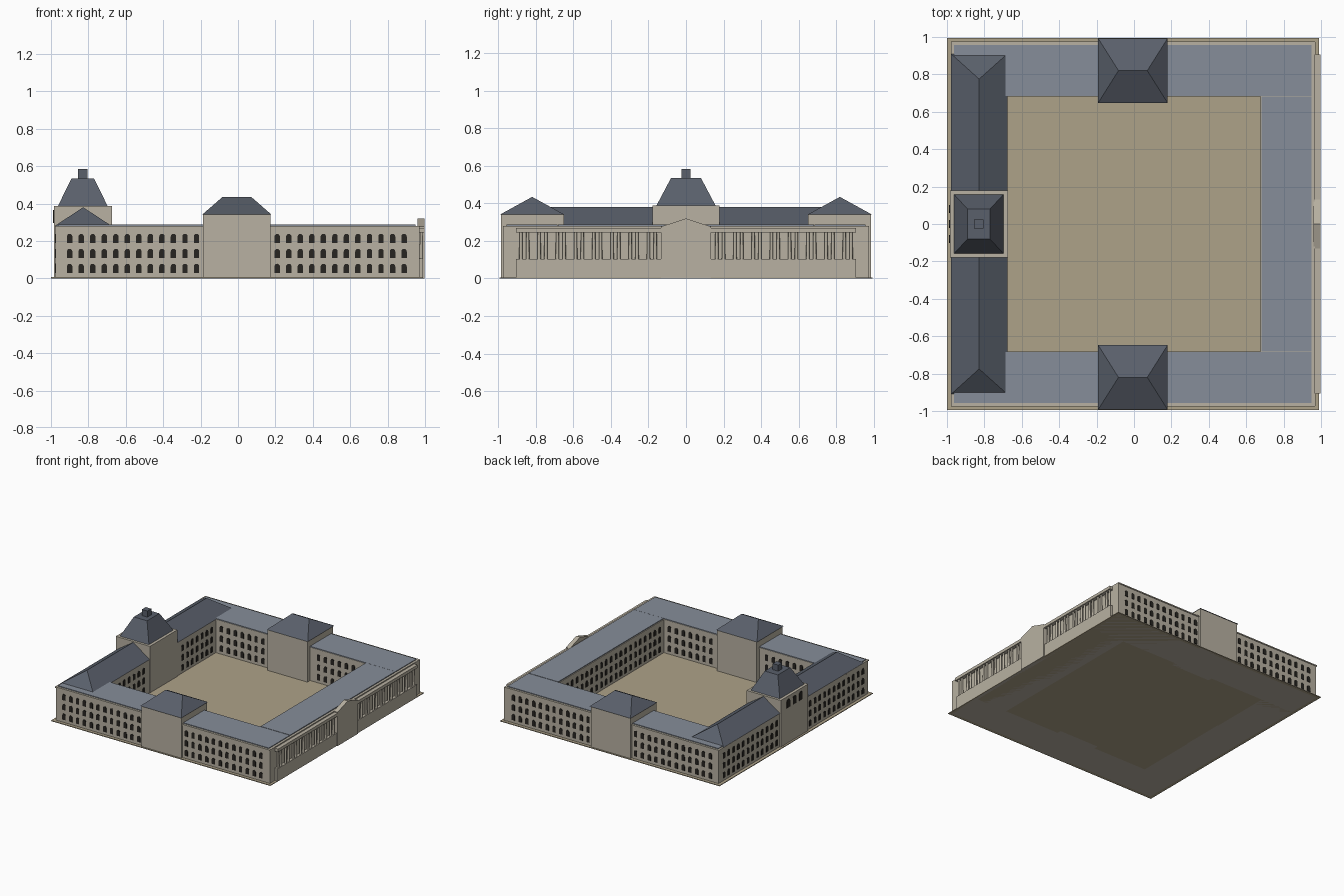
import bpy, bmesh, math
from mathutils import Matrix, Vector

if "Cube" in bpy.data.objects:
    bpy.data.objects.remove(bpy.data.objects["Cube"])

CX = -0.006  # building centre line in x


def mat(name, c):
    m = bpy.data.materials.new(name)
    m.diffuse_color = (*c, 1)
    m.use_nodes = True
    m.node_tree.nodes["Principled BSDF"].inputs["Base Color"].default_value = m.diffuse_color
    return m


STONE = mat("stone", (0.48, 0.44, 0.36))
SAND = mat("sand", (0.42, 0.36, 0.25))
LEAD = mat("flat_roof_lead", (0.24, 0.27, 0.32))
SLATE = mat("slate", (0.10, 0.115, 0.145))
DARK = mat("window_dark", (0.02, 0.018, 0.015))


def finish(bm, name, m):
    bmesh.ops.recalc_face_normals(bm, faces=bm.faces)
    me = bpy.data.meshes.new(name)
    bm.to_mesh(me)
    bm.free()
    me.materials.append(m)
    ob = bpy.data.objects.new(name, me)
    bpy.context.collection.objects.link(ob)
    return ob


def add_taper(bm, base, top, z0, z1):
    """Block between two rectangles (x0, x1, y0, y1); zero width gives a ridge."""
    rings = []
    for (x0, x1, y0, y1), z in ((base, z0), (top, z1)):
        rings.append([bm.verts.new(p) for p in ((x0, y0, z), (x1, y0, z), (x1, y1, z), (x0, y1, z))])
    a, b = rings
    bm.faces.new(a)
    bm.faces.new(b)
    for i in range(4):
        j = (i + 1) % 4
        bm.faces.new((a[i], a[j], b[j], b[i]))
    bmesh.ops.remove_doubles(bm, verts=a + b, dist=1e-5)


def taper(name, base, top, z0, z1, m):
    bm = bmesh.new()
    add_taper(bm, base, top, z0, z1)
    return finish(bm, name, m)


def box(name, x0, x1, y0, y1, z0, z1, m=STONE):
    r = (x0, x1, y0, y1)
    return taper(name, r, r, z0, z1, m)


def prism(bm, profile, depth, mtx):
    """Extrude an (u, z) profile along local -y, placed by mtx."""
    f = [bm.verts.new(mtx @ Vector((u, -depth, z))) for u, z in profile]
    b = [bm.verts.new(mtx @ Vector((u, depth, z))) for u, z in profile]
    bm.faces.new(f)
    bm.faces.new(b)
    for i in range(len(f)):
        j = (i + 1) % len(f)
        bm.faces.new((f[i], f[j], b[j], b[i]))


def arch(w, h):
    r = w / 2
    return [(-r, 0), (r, 0)] + [(r * math.cos(a), h - r + r * math.sin(a))
                                for a in [math.pi * k / 6 for k in range(7)]]


def windows(name, axis, wall, positions, rows, w=0.029, h=0.05):
    """Arched windows on a wall; axis is the direction the row runs along."""
    bm = bmesh.new()
    for z in rows:
        for p in positions:
            if axis == 'x':
                m = Matrix.Translation((p, wall, z))
            else:
                m = Matrix.Translation((wall, p, z)) @ Matrix.Rotation(math.pi / 2, 4, 'Z')
            prism(bm, arch(w, h), 0.003, m)
    return finish(bm, name, DARK)


def spread(a, b, n):
    return [a + (b - a) * i / (n - 1) for i in range(n)]


# ground slab
box("ground", -1, 0.99, -0.995, 0.995, 0, 0.006, SAND)

# four wings with cornice and flat roofs
ROWS = (0.028, 0.108, 0.188)
XW, XE = -0.975, 0.965
for s, tag in ((-1, "front"), (1, "back")):
    y0, y1 = sorted((s * 0.685, s * 0.97))
    box(tag + "_wing", XW, XE, y0, y1, 0, 0.279)
    y0, y1 = sorted((s * 0.682, s * 0.975))
    box(tag + "_cornice", XW - 0.004, XE + 0.004, y0, y1, 0.272, 0.281)
    y0, y1 = sorted((s * 0.685, s * 0.958))
    box(tag + "_flat_roof", XW + 0.012, 0.95, y0, y1, 0.279, 0.287, LEAD)
    # outer and courtyard windows, left clear behind the pavilion
    outer = [x for x in spread(-0.9, 0.888, 30) if abs(x - CX) > 0.2]
    inner = [x for x in spread(-0.63, 0.63, 21) if abs(x - CX) > 0.2]
    windows(tag + "_outer_windows", 'x', s * 0.97, outer, ROWS)
    windows(tag + "_court_windows", 'x', s * 0.685, inner, ROWS)
    # middle pavilion with hipped roof
    y0, y1 = sorted((s * 0.65, s * 0.985))
    box(tag + "_pavilion", CX - 0.181, CX + 0.181, y0, y1, 0, 0.34)
    y0, y1 = sorted((s * 0.647, s * 0.993))
    taper(tag + "_pavilion_roof", (CX - 0.186, CX + 0.186, y0, y1),
          (CX - 0.077, CX + 0.077, s * 0.82, s * 0.82), 0.34, 0.435, SLATE)

box("west_wing", XW, -0.68, -0.69, 0.69, 0, 0.28)
box("east_wing", 0.68, XE, -0.69, 0.69, 0, 0.279)
box("east_cornice", 0.677, XE + 0.004, -0.69, 0.69, 0.272, 0.281)
box("east_flat_roof", 0.683, 0.95, -0.682, 0.682, 0.279, 0.288, LEAD)
windows("east_court_windows", 'y', 0.68, spread(-0.63, 0.63, 21), ROWS)
windows("west_court_windows", 'y', -0.68,
        [y for y in spread(-0.63, 0.63, 21) if abs(y) > 0.2], ROWS)
windows("west_outer_windows", 'y', XW,
        [y for y in spread(-0.9, 0.9, 30) if abs(y) > 0.2], ROWS)

# west hipped roof
taper("west_roof", (-0.978, -0.677, -0.91, 0.91), (-0.828, -0.828, -0.775, 0.775), 0.281, 0.38, SLATE)

# clock tower with steep roof and lantern
TX = -0.83
box("tower", TX - 0.155, TX + 0.155, -0.178, 0.178, 0, 0.388)
taper("tower_roof", (TX - 0.132, TX + 0.132, -0.158, 0.158),
      (TX - 0.06, TX + 0.06, -0.08, 0.08), 0.388, 0.535, SLATE)
box("tower_lantern", TX - 0.025, TX + 0.025, -0.025, 0.025, 0.535, 0.585, SLATE)
windows("tower_windows", 'y', TX - 0.155, (-0.08, 0, 0.08), (0.295,), 0.045, 0.07)

# east colonnade: plinth, columns, entablature and end piers
for s, tag in ((-1, "south"), (1, "north")):
    y0, y1 = sorted((s * 0.12, s * 0.905))
    box(tag + "_plinth", 0.96, 0.99, y0, y1, 0, 0.105)
    box(tag + "_entablature", 0.96, 0.997, y0, y1, 0.245, 0.27)
    bm = bmesh.new()
    for c in spread(0.182, 0.862, 8):
        for d in (-0.018, 0.018):
            bmesh.ops.create_cone(bm, cap_ends=True, segments=10, radius1=0.0095, radius2=0.008,
                                  depth=0.142,
                                  matrix=Matrix.Translation((0.98, s * (c + d), 0.175)))
    cols = finish(bm, tag + "_columns", STONE)
    for p in cols.data.polygons:
        p.use_smooth = len(p.vertices) == 4
    y0, y1 = sorted((s * 0.905, s * 0.972))
    box(tag + "_end_pier", 0.95, 0.97, y0, y1, 0, 0.28)

# central portico with pediment
bm = bmesh.new()
prism(bm, [(-0.132, 0), (0.132, 0), (0.132, 0.277), (0, 0.32), (-0.132, 0.277)], 0.018,
      Matrix.Translation((0.979, 0, 0)) @ Matrix.Rotation(math.pi / 2, 4, 'Z'))
finish(bm, "east_portico", STONE)
